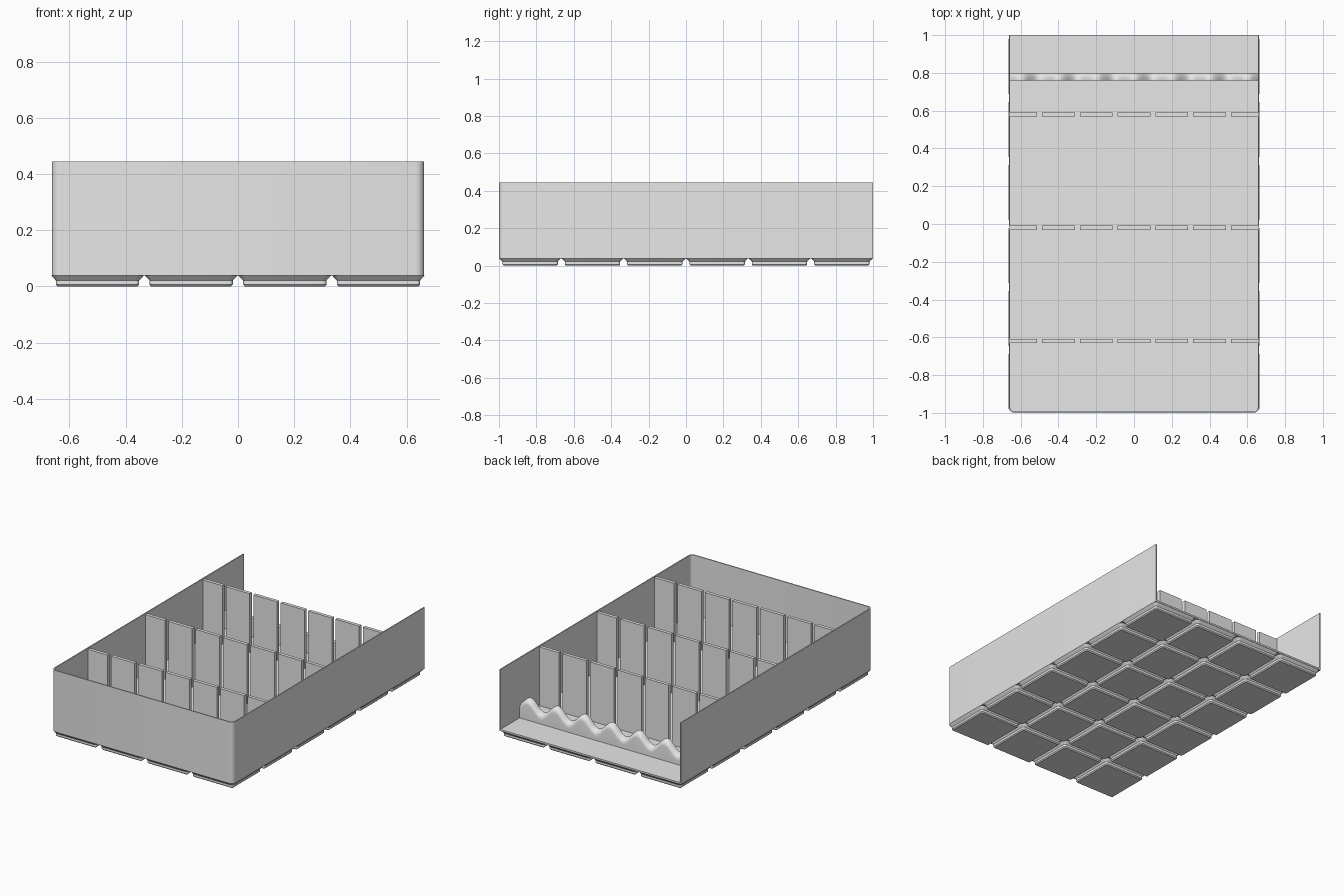
import bpy, bmesh
from math import cos, sin, pi

cube = bpy.data.objects.get("Cube")
if cube:
    bpy.data.objects.remove(cube)

grey = bpy.data.materials.new("plain grey")
grey.use_nodes = True
grey.diffuse_color = (0.8, 0.8, 0.8, 1)
grey.node_tree.nodes["Principled BSDF"].inputs["Base Color"].default_value = (0.8, 0.8, 0.8, 1)

CELL = 1 / 3                # grid cell pitch
HALF_X, HALF_Y = 0.663, 1.0
BASE_Z, FLOOR_Z, RIM_Z = 0.039, 0.05, 0.445
WALL, RADIUS = 0.0075, 0.03


def loft(name, groups):
    """Skin each group of matching closed rings and cap both ends."""
    bm = bmesh.new()
    for rings in groups:
        loops = [[bm.verts.new(p) for p in ring] for ring in rings]
        n = len(loops[0])
        for a, b in zip(loops, loops[1:]):
            for i in range(n):
                j = (i + 1) % n
                bm.faces.new((a[i], a[j], b[j], b[i]))
        bm.faces.new(loops[0][::-1])
        bm.faces.new(loops[-1])
    bmesh.ops.recalc_face_normals(bm, faces=bm.faces)
    mesh = bpy.data.meshes.new(name)
    bm.to_mesh(mesh)
    bm.free()
    obj = bpy.data.objects.new(name, mesh)
    bpy.context.collection.objects.link(obj)
    mesh.materials.append(grey)
    bpy.ops.object.select_all(action='DESELECT')
    obj.select_set(True)
    bpy.context.view_layer.objects.active = obj
    bpy.ops.object.shade_smooth_by_angle()
    return obj


def arc(cx, cy, r, start, steps=6):
    return [(cx + r * cos(start + pi / 2 * i / steps),
             cy + r * sin(start + pi / 2 * i / steps)) for i in range(steps + 1)]


def rounded_square(cx, cy, half, r, z):
    k = half - r
    corners = [(1, 1), (-1, 1), (-1, -1), (1, -1)]
    return [(x, y, z) for q, (sx, sy) in enumerate(corners)
            for x, y in arc(cx + sx * k, cy + sy * k, r, q * pi / 2)]


def u_path(inset):
    """Outline open at the back, with rounded front corners."""
    k, r = HALF_X - RADIUS, RADIUS - inset
    y = -HALF_Y + RADIUS
    return ([(-HALF_X + inset, HALF_Y)] + arc(-k, y, r, pi)
            + arc(k, y, r, 1.5 * pi) + [(HALF_X - inset, HALF_Y)])


def box(x0, x1, y0, y1, z0, z1):
    return [[(x0, y0, z), (x1, y0, z), (x1, y1, z), (x0, y1, z)] for z in (z0, z1)]


# Stepped feet: half width, corner radius, height
steps = [(0.1415, 0.007, 0), (0.148, 0.013, 0.0064),
         (0.148, 0.013, 0.021), (0.165, 0.03, BASE_Z)]
loft("base_feet", [[rounded_square((i - 1.5) * CELL, (j - 2.5) * CELL, h, r, z)
                    for h, r, z in steps]
                   for i in range(4) for j in range(6)])

# Floor slab
loft("floor", [[[(x, y, z) for x, y in u_path(0)] for z in (BASE_Z, FLOOR_Z)]])

# Walls on three sides
loft("walls", [[[(*o, BASE_Z), (*o, RIM_Z), (*i, RIM_Z), (*i, BASE_Z)]
                for o, i in zip(u_path(0), u_path(WALL))]])

# Slotted dividers: a row of panels with narrow gaps
inner = HALF_X - WALL / 2
gap = 0.013
slots = [-0.5 + 0.2 * i for i in range(6)]
lefts = [-inner] + [s + gap for s in slots]
rights = [s - gap for s in slots] + [inner]
for name, y in (("front", -0.62), ("middle", -0.02), ("rear", 0.58)):
    loft(name + "_divider", [box(a, b, y - 0.011, y + 0.011, FLOOR_Z - 0.005, 0.438)
                             for a, b in zip(lefts, rights)])

# Wavy rest near the open back, rounded over on its rear edge
rings = []
count = 132
for i in range(count + 1):
    x = -inner + 2 * inner * i / count
    top = 0.148 + 0.035 * cos(10 * pi * x)
    over = [(x, y, top - 0.035 + z) for y, z in arc(0.765, 0, 0.035, 0)]
    rings.append([(x, 0.76, FLOOR_Z - 0.005), (x, 0.8, FLOOR_Z - 0.005)]
                 + over + [(x, 0.76, top)])
loft("wavy_rest", [rings])
